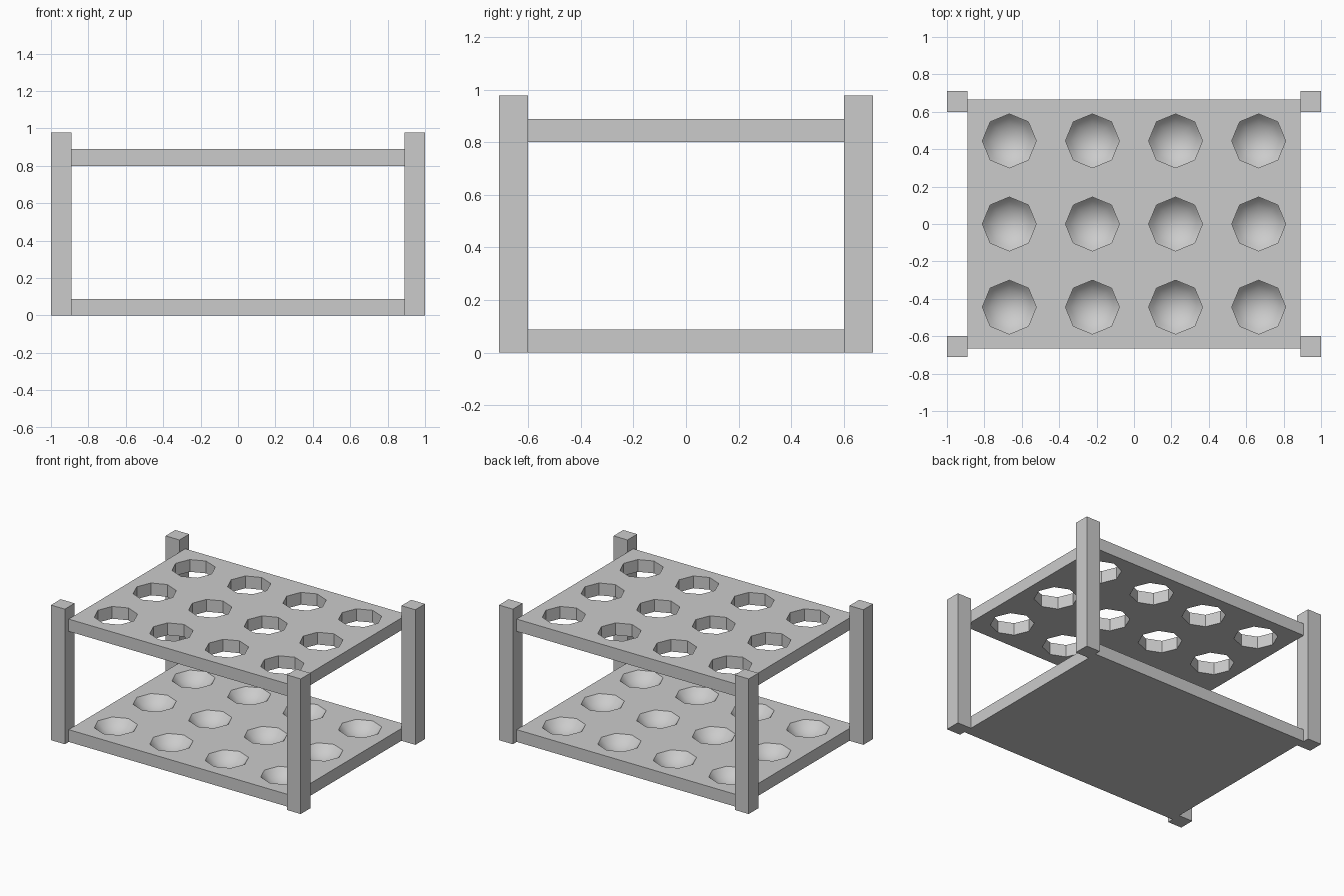
import bpy, bmesh
from math import sin, cos, pi, asin, sqrt

if "Cube" in bpy.data.objects:
    bpy.data.objects.remove(bpy.data.objects["Cube"])

U = 1 / 9            # module of the rack
CELL = 2 * U         # half width of one grid cell
R = 0.144            # hole radius
T = 0.8 * U          # plate thickness
DEPTH = 0.074        # depth of the bottom wells


def make_object(name, bm):
    bmesh.ops.recalc_face_normals(bm, faces=bm.faces)
    mesh = bpy.data.meshes.new(name)
    bm.to_mesh(mesh)
    bm.free()
    obj = bpy.data.objects.new(name, mesh)
    bpy.context.collection.objects.link(obj)


def ring(bm, cx, cy, z, r=None):
    """Octagon of radius r, or the eight-point outline of a square cell."""
    verts = []
    for i in range(8):
        c, s = cos(i * pi / 4), sin(i * pi / 4)
        k = r if r is not None else CELL / max(abs(c), abs(s))
        verts.append(bm.verts.new((cx + c * k, cy + s * k, z)))
    return verts


def bridge(bm, a, b, smooth=False):
    for i in range(8):
        j = (i + 1) % 8
        bm.faces.new((a[i], a[j], b[j], b[i])).smooth = smooth


def plate(name, z, through):
    bm = bmesh.new()
    top = z + T
    sphere = (R * R + DEPTH * DEPTH) / (2 * DEPTH)
    for cx in (-6 * U, -2 * U, 2 * U, 6 * U):
        for cy in (-4 * U, 0, 4 * U):
            rim = ring(bm, cx, cy, top, R)
            bridge(bm, ring(bm, cx, cy, top), rim)
            under = ring(bm, cx, cy, z)
            if through:
                low = ring(bm, cx, cy, z, R)
                bridge(bm, rim, low)
                bridge(bm, low, under)
                continue
            # Rounded well with a closed underside
            bm.faces.new(under)
            prev, steps = rim, 5
            for k in range(1, steps):
                r = sphere * sin(asin(R / sphere) * (1 - k / steps))
                h = top + sphere - DEPTH - sqrt(sphere ** 2 - r ** 2)
                cur = ring(bm, cx, cy, h, r)
                bridge(bm, prev, cur, True)
                prev = cur
            pole = bm.verts.new((cx, cy, top - DEPTH))
            for i in range(8):
                bm.faces.new((prev[i], prev[(i + 1) % 8], pole)).smooth = True
    # Merge the cells and close the outer walls
    bmesh.ops.remove_doubles(bm, verts=bm.verts, dist=1e-4)
    bmesh.ops.bridge_loops(bm, edges=[e for e in bm.edges if e.is_boundary])
    make_object(name, bm)


def post(name, sx, sy):
    bm = bmesh.new()
    bmesh.ops.create_cube(bm, size=1)
    for v in bm.verts:
        v.co = (sx * 8.5 * U + v.co.x * U,
                sy * 5.9 * U + v.co.y * U,
                (v.co.z + 0.5) * 8.8 * U)
    make_object(name, bm)


# Shelves
plate("bottom_plate", 0, False)
plate("top_plate", 7.2 * U, True)

# Corner posts
for sx, side in ((-1, "left"), (1, "right")):
    for sy, end in ((-1, "front"), (1, "back")):
        post(f"{end}_{side}_post", sx, sy)
